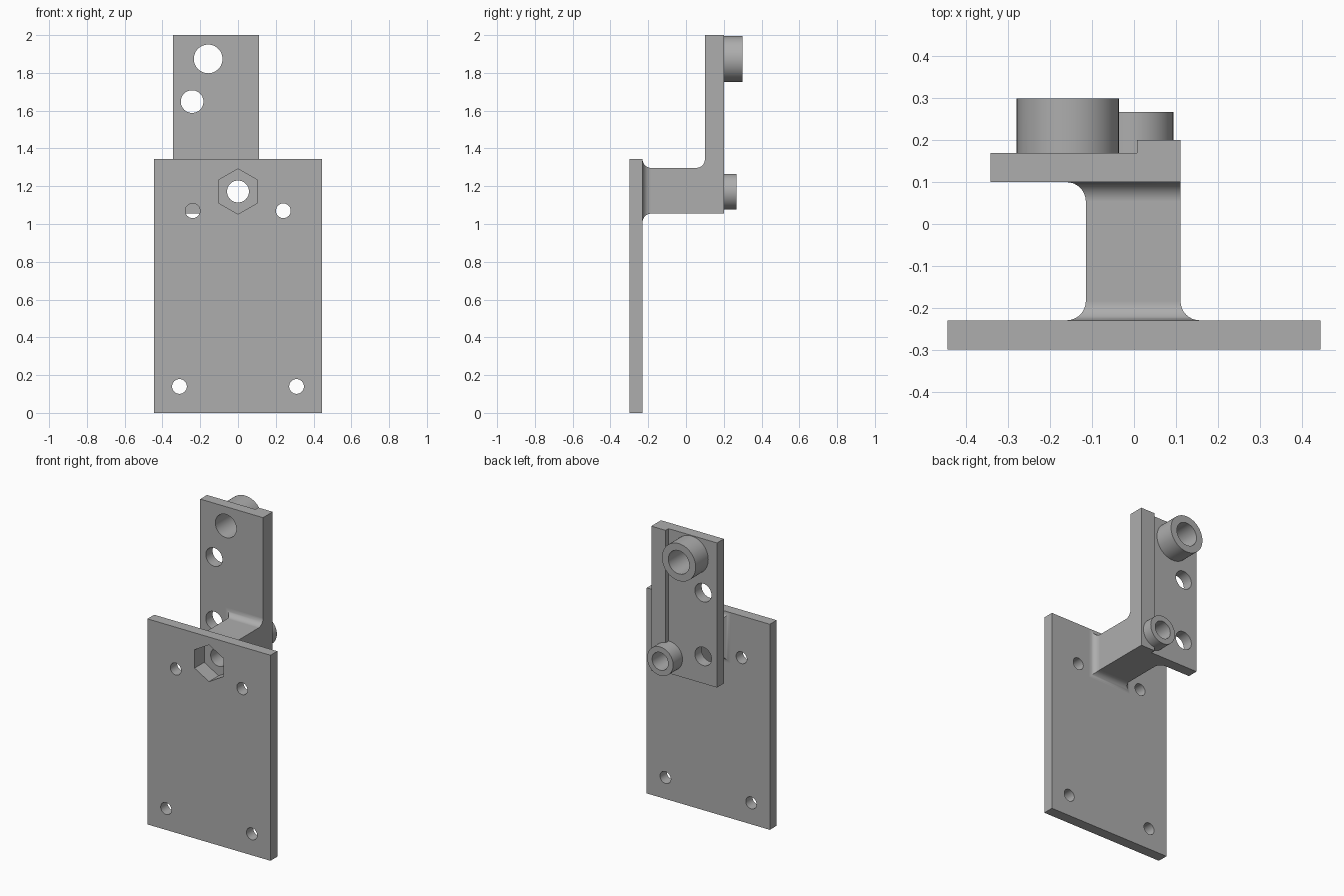
import bpy, bmesh, math
from mathutils import Matrix

cube = bpy.data.objects.get("Cube")
if cube:
    bpy.data.objects.remove(cube, do_unlink=True)

steel = bpy.data.materials.new("plain grey")
steel.use_nodes = True
GREY = (0.42, 0.42, 0.42, 1)
steel.diffuse_color = GREY
steel.node_tree.nodes["Principled BSDF"].inputs["Base Color"].default_value = GREY


def finish(name, bm):
    bmesh.ops.recalc_face_normals(bm, faces=bm.faces)
    mesh = bpy.data.meshes.new(name)
    bm.to_mesh(mesh)
    bm.free()
    mesh.materials.append(steel)
    obj = bpy.data.objects.new(name, mesh)
    bpy.context.scene.collection.objects.link(obj)
    return obj


def loft(name, sections):
    """Skin a row of rectangles (y, x0, x1, z0, z1)."""
    bm = bmesh.new()
    rings = [[bm.verts.new((x, y, z)) for x, z in ((x0, z0), (x1, z0), (x1, z1), (x0, z1))]
             for y, x0, x1, z0, z1 in sections]
    for a, b in zip(rings, rings[1:]):
        for i in range(4):
            j = (i + 1) % 4
            bm.faces.new((a[i], a[j], b[j], b[i]))
    bm.faces.new(rings[0])
    bm.faces.new(rings[-1])
    return finish(name, bm)


def box(name, x0, x1, y0, y1, z0, z1):
    return loft(name, [(y0, x0, x1, z0, z1), (y1, x0, x1, z0, z1)])


def rod(name, x, z, r, y0, y1, sides=48):
    """Cylinder along y; six sides give a hexagon with a corner on top."""
    bm = bmesh.new()
    bmesh.ops.create_cone(bm, cap_ends=True, segments=sides, radius1=r, radius2=r, depth=y1 - y0)
    bm.transform(Matrix.Translation((x, (y0 + y1) / 2, z)) @ Matrix.Rotation(math.pi / 2, 4, 'X'))
    return finish(name, bm)


def combine(base, other, operation):
    mod = base.modifiers.new(operation.title(), 'BOOLEAN')
    mod.operation = operation
    mod.solver = 'EXACT'
    mod.object = other
    bpy.context.view_layer.objects.active = base
    bpy.ops.object.modifier_apply(modifier=mod.name)
    bpy.data.objects.remove(other, do_unlink=True)


# Arm, flaring in rounded fillets into both plates
R, STEPS = 0.046, 8
X0, X1, Z0, Z1 = -0.115, 0.111, 1.055, 1.297
FRONT, BACK = -0.23, 0.10
sections = [(FRONT - 0.03, X0 - R, X1 + R, Z0 - R, Z1 + R)]
for i in range(STEPS + 1):
    a = i / STEPS * math.pi / 2
    e = R * (1 - math.sin(a))
    sections.append((FRONT + R * (1 - math.cos(a)), X0 - e, X1 + e, Z0 - e, Z1 + e))
for i in range(STEPS + 1):
    a = i / STEPS * math.pi / 2
    e = R * (1 - math.cos(a))
    sections.append((BACK - R * (1 - math.sin(a)), X0 - e, X1, Z0, Z1 + e))
sections.append((BACK + 0.03, X0 - R, X1, Z0, Z1 + R))
arm = loft("arm", sections)

# Plates, raised rib and bosses joined into one solid bracket
bracket = box("mounting_bracket", -0.445, 0.445, -0.30, FRONT, 0, Z1 + R)
for part in (
    arm,
    box("back_plate", -0.343, X1, BACK, 0.17, Z0, 2),
    box("rib", 0.007, X1, 0.15, 0.20, Z0, 2),
    rod("upper_boss", -0.158, 1.874, 0.122, 0.15, 0.30),
    rod("lower_boss", 0, 1.172, 0.094, 0.15, 0.267),
):
    combine(bracket, part, 'UNION')

# Bolt holes and the hexagonal nut pocket
for x, z, r, y0, y1 in (
    (-0.24, 1.07, 0.039, -0.4, -0.1),
    (0.24, 1.07, 0.039, -0.4, -0.1),
    (-0.31, 0.14, 0.039, -0.4, -0.1),
    (0.31, 0.14, 0.039, -0.4, -0.1),
    (-0.158, 1.874, 0.076, 0, 0.4),
    (-0.243, 1.648, 0.06, 0, 0.4),
    (-0.243, 1.232, 0.06, 0, 0.4),
    (0, 1.172, 0.058, -0.4, 0.4),
):
    combine(bracket, rod("hole", x, z, r, y0, y1), 'DIFFERENCE')
combine(bracket, rod("nut_pocket", 0, 1.172, 0.12, -0.4, -0.20, 6), 'DIFFERENCE')

# Smooth bores and fillets, crisp flat faces
bpy.ops.object.select_all(action='DESELECT')
bracket.select_set(True)
bpy.context.view_layer.objects.active = bracket
bpy.ops.object.shade_smooth_by_angle(angle=math.radians(30))
weighted = bracket.modifiers.new("Weighted normals", 'WEIGHTED_NORMAL')
weighted.keep_sharp = True
